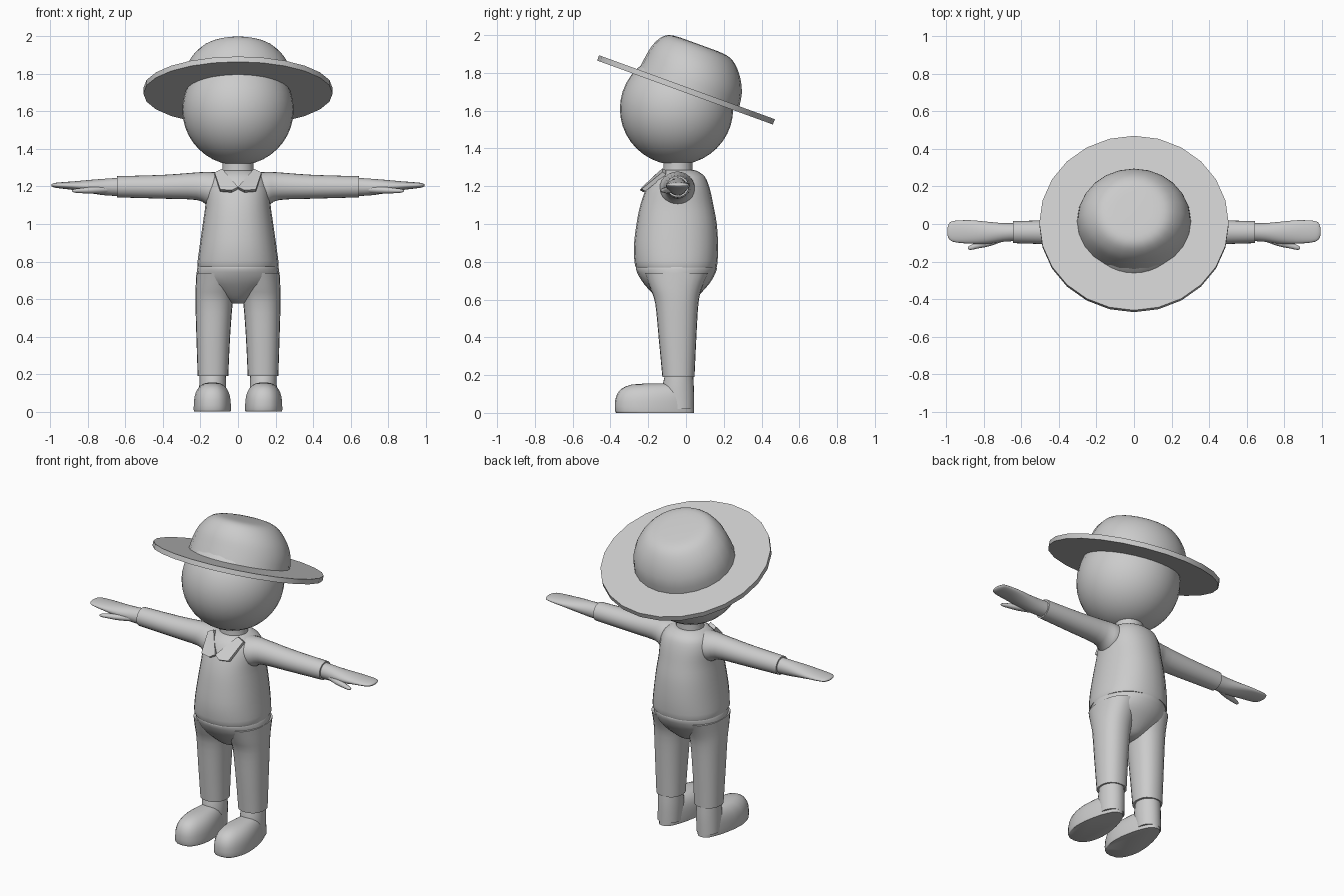
import bpy, bmesh, math
from mathutils import Vector, Matrix

if "Cube" in bpy.data.objects:
    bpy.data.objects.remove(bpy.data.objects["Cube"])

grey = bpy.data.materials.new("plain grey")
grey.diffuse_color = (0.6, 0.6, 0.6, 1)
grey.use_nodes = True
grey.node_tree.nodes["Principled BSDF"].inputs["Base Color"].default_value = grey.diffuse_color


def finish(name, bm, mirror=False, angle=40):
    bmesh.ops.recalc_face_normals(bm, faces=bm.faces)
    me = bpy.data.meshes.new(name)
    bm.to_mesh(me)
    bm.free()
    me.materials.append(grey)
    ob = bpy.data.objects.new(name, me)
    bpy.context.collection.objects.link(ob)
    bpy.ops.object.select_all(action='DESELECT')
    ob.select_set(True)
    bpy.context.view_layer.objects.active = ob
    bpy.ops.object.shade_smooth_by_angle(angle=math.radians(angle))
    if mirror:
        ob.modifiers.new("mirror", 'MIRROR')
    return ob


def catmull(a, b, c, d, t):
    return [0.5 * (2*q + (r-p)*t + (2*p-5*q+4*r-s)*t*t + (3*q-p-3*r+s)*t**3)
            for p, q, r, s in zip(a, b, c, d)]


def loft(bm, rings, axis='z', seg=24, steps=3, power=1.0, place=None):
    """Rings are (along, low u, high u, low v, high v); u,v = x,y or y,z."""
    full = []
    for i in range(len(rings) - 1):
        a, d = rings[max(i-1, 0)], rings[min(i+2, len(rings)-1)]
        full += [catmull(a, rings[i], rings[i+1], d, k/steps) for k in range(steps)]
    full.append(rings[-1])
    rows = []
    for s, u0, u1, v0, v1 in full:
        row = []
        for k in range(seg):
            t = math.tau * k / seg
            c, n = math.cos(t), math.sin(t)
            u = (u0+u1)/2 + (u1-u0)/2 * math.copysign(abs(c)**power, c)
            v = (v0+v1)/2 + (v1-v0)/2 * math.copysign(abs(n)**power, n)
            p = Vector((u, v, s) if axis == 'z' else (s, u, v))
            row.append(bm.verts.new(place(p) if place else p))
        rows.append(row)
    for a, b in zip(rows, rows[1:]):
        for k in range(seg):
            j = (k+1) % seg
            bm.faces.new((a[k], a[j], b[j], b[k]))
    bm.faces.new(rows[0])
    bm.faces.new(rows[-1])


def part(name, rings, mirror=False, angle=40, **kw):
    bm = bmesh.new()
    loft(bm, rings, **kw)
    return finish(name, bm, mirror, angle)


# Head and neck
bm = bmesh.new()
bmesh.ops.create_uvsphere(bm, u_segments=32, v_segments=20, radius=1)
bmesh.ops.transform(bm, verts=bm.verts, matrix=Matrix.Translation((0, -.05, 1.61))
                    @ Matrix.Diagonal((.297, .3, .297, 1)))
finish("head", bm)
part("neck", [(1.22, -.09, .09, -.13, .04), (1.29, -.083, .083, -.12, .035),
              (1.38, -.083, .083, -.12, .035)])

# Tilted hat: flat brim and rounded crown
tilt = Matrix.Translation((0, 0, 1.71)) @ Matrix.Rotation(math.radians(-20), 4, 'X')
part("hat_brim", [(-.015, -.505, .505, -.495, .495), (.015, -.505, .505, -.495, .495)],
     steps=1, place=lambda p: tilt @ p)
part("hat_crown", [(0, -.305, .305, -.275, .297), (.08, -.295, .295, -.264, .285),
                   (.155, -.265, .265, -.25, .25), (.215, -.215, .215, -.22, .2),
                   (.243, -.165, .165, -.18, .15), (.25, -.1, .1, -.12, .09)],
     place=lambda p: tilt @ p)

# Shirt body
part("shirt", [(.772, -.205, .205, -.255, .155), (.78, -.217, .217, -.27, .165),
               (.88, -.205, .205, -.276, .17), (1.0, -.188, .188, -.262, .163),
               (1.1, -.174, .174, -.242, .145), (1.19, -.168, .168, -.21, .125),
               (1.25, -.145, .145, -.175, .1), (1.28, -.1, .1, -.135, .06),
               (1.285, -.08, .08, -.12, .04)], power=.9)

# Sleeves, hands and thumbs
part("sleeve", [(.08, -.15, .05, 1.09, 1.275), (.16, -.135, .045, 1.1, 1.278),
                (.22, -.118, .03, 1.128, 1.275), (.4, -.11, .022, 1.135, 1.262),
                (.645, -.102, .015, 1.142, 1.255)], mirror=True, axis='x')
part("hand", [(.62, -.09, .005, 1.15, 1.247), (.7, -.095, .005, 1.152, 1.242),
              (.78, -.105, .012, 1.163, 1.236), (.87, -.105, .02, 1.18, 1.228),
              (.95, -.098, .018, 1.19, 1.222), (.982, -.085, .008, 1.195, 1.218),
              (.995, -.06, -.02, 1.202, 1.212)], mirror=True, axis='x', angle=60)
part("thumb", [(.69, -.09, -.04, 1.165, 1.205), (.77, -.118, -.07, 1.162, 1.2),
               (.83, -.13, -.095, 1.164, 1.192), (.87, -.138, -.112, 1.167, 1.187),
               (.885, -.134, -.122, 1.173, 1.181)], mirror=True, axis='x', seg=12, angle=60)

# Trousers: hips and two legs
part("trouser_hips", [(.785, -.208, .208, -.258, .155), (.76, -.218, .218, -.265, .163),
                      (.7, -.215, .215, -.235, .135), (.64, -.15, .15, -.185, .085),
                      (.59, -.07, .07, -.13, .03), (.575, -.03, .03, -.09, -.01)])
part("trouser_leg", [(.74, .0, .222, -.22, .12), (.66, .012, .226, -.19, .085),
                     (.58, .028, .227, -.163, .066), (.4, .042, .222, -.145, .055),
                     (.19, .052, .215, -.125, .045)], mirror=True, power=.9)


# Shoes: flat sole, narrow heel, domed toe
def narrow_heel(p):
    k = .7 + .3 * min(1, max(0, (.0 - p.y) / .2))
    return Vector((.137 + (p.x - .137) * k, p.y, p.z))


part("shoe", [(0, .037, .237, -.37, .042), (.01, .035, .239, -.376, .042),
              (.06, .037, .237, -.376, .042), (.1, .046, .228, -.364, .042),
              (.13, .064, .21, -.338, .04), (.149, .09, .184, -.29, .035),
              (.155, .12, .154, -.22, .0)], mirror=True, power=.8, steps=2,
     place=narrow_heel, angle=50)
part("ankle", [(.02, .067, .207, -.11, .042), (.12, .063, .207, -.125, .042),
               (.2, .065, .205, -.112, .038)], mirror=True)

# Collar flaps: folded plates on the chest
bm = bmesh.new()
outline = [(.085, -.125, 1.295), (.125, -.125, 1.275), (.095, -.235, 1.185),
           (.035, -.245, 1.18), (.0, -.23, 1.198)]
front = [bm.verts.new(p) for p in outline]
back = [bm.verts.new((x, y + .02, z - .012)) for x, y, z in outline]
bm.faces.new(front)
bm.faces.new(back[::-1])
for i in range(5):
    j = (i + 1) % 5
    bm.faces.new((front[i], back[i], back[j], front[j]))
finish("collar_flap", bm, mirror=True, angle=30)
